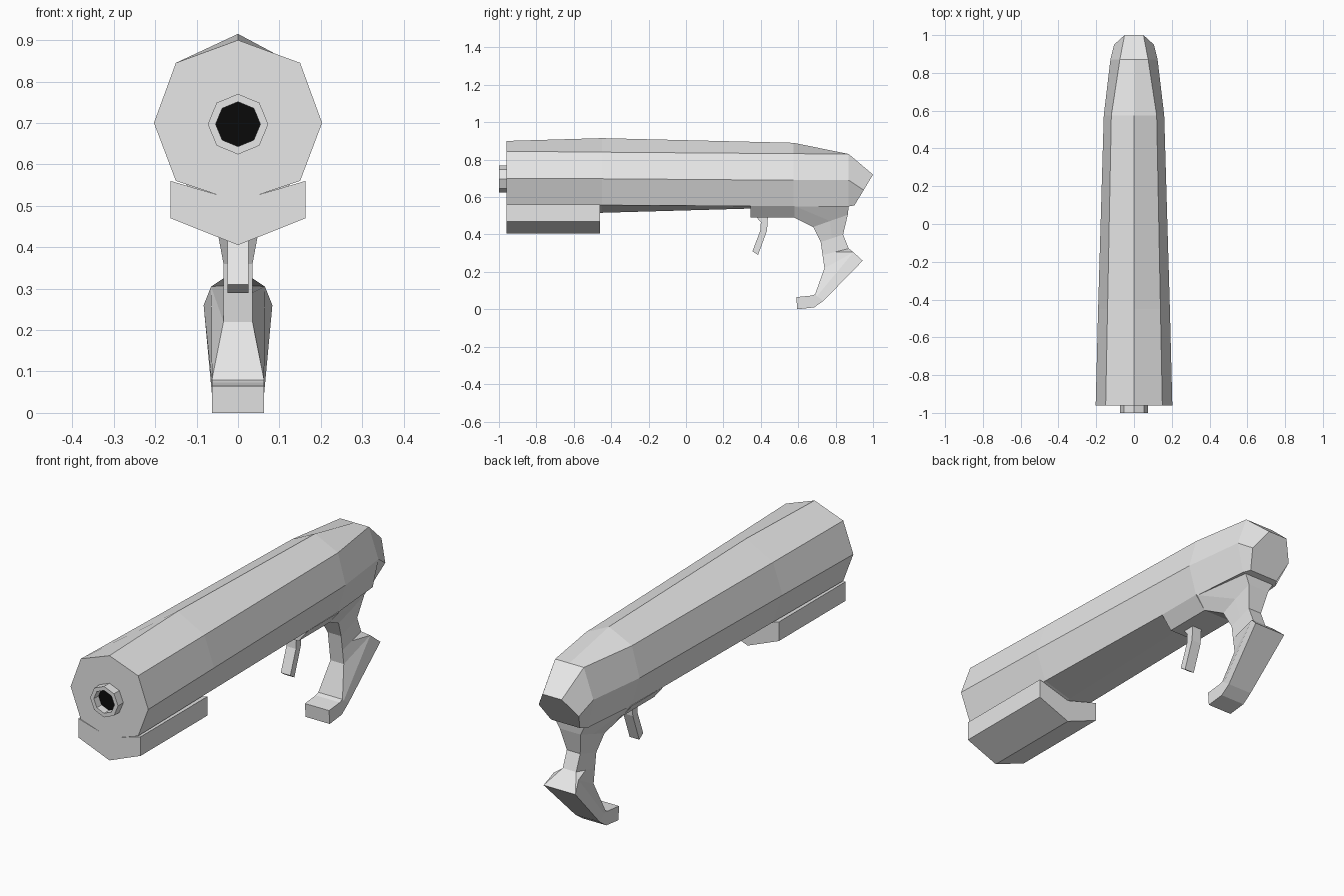
import bpy, bmesh, math

cube = bpy.data.objects.get("Cube")
if cube:
    bpy.data.objects.remove(cube, do_unlink=True)


def material(name, colour):
    m = bpy.data.materials.new(name)
    m.use_nodes = True
    m.diffuse_color = colour
    m.node_tree.nodes["Principled BSDF"].inputs["Base Color"].default_value = colour
    return m


GREY = material("light grey", (0.8, 0.8, 0.8, 1))
BLACK = material("black", (0.003, 0.003, 0.003, 1))


def mirrored(half):
    """Complete a ring from its +x half."""
    return half + [(-x, y, z) for x, y, z in reversed(half) if x > 0]


def loft(name, rings, mat=GREY, closed=False):
    """Skin a series of equal rings; cap the ends unless the series is closed."""
    bm = bmesh.new()
    loops = [[bm.verts.new(p) for p in ring] for ring in rings]
    pairs = list(zip(loops, loops[1:]))
    if closed:
        pairs.append((loops[-1], loops[0]))
    else:
        bm.faces.new(loops[0])
        bm.faces.new(loops[-1])
    n = len(loops[0])
    for a, b in pairs:
        for i in range(n):
            j = (i + 1) % n
            bm.faces.new((a[i], a[j], b[j], b[i]))
    bmesh.ops.recalc_face_normals(bm, faces=bm.faces)
    mesh = bpy.data.meshes.new(name)
    bm.to_mesh(mesh)
    bm.free()
    mesh.materials.append(mat)
    obj = bpy.data.objects.new(name, mesh)
    bpy.context.collection.objects.link(obj)
    return obj


def octagon(radius, y, z=0.697):
    return [(radius * math.sin(k * math.pi / 4), y, z + radius * math.cos(k * math.pi / 4))
            for k in range(8)]


# Main body: y, ridge height, shoulder x/z, side x/z, lower edge x/z, keel height
stations = [
    (-0.96, 0.90, 0.15, 0.845, 0.203, 0.70, 0.15, 0.56, 0.51),
    (-0.45, 0.915, 0.14, 0.84, 0.19, 0.698, 0.14, 0.557, 0.516),
    (0.575, 0.89, 0.12, 0.832, 0.16, 0.69, 0.12, 0.55, 0.545),
    (0.87, 0.83, 0.075, 0.83, 0.125, 0.69, 0.095, 0.55, 0.55),
]
body = [mirrored([(0, y, top), (sx, y, sz), (wx, y, wz), (lx, y, lz), (0, y, keel)])
        for y, top, sx, sz, wx, wz, lx, lz, keel in stations]
# Slanted tail cap
body.append(mirrored([(0, 1.0, 0.72), (0.05, 1.0, 0.72), (0.105, 0.95, 0.637),
                      (0.075, 0.9, 0.555), (0, 0.9, 0.555)]))
loft("body", body)

# Fore grip hugging the keel
loft("fore_grip", [mirrored([(0, y, 0.512), (0.163, y, 0.56), (0.163, y, 0.47), (0, y, 0.405)])
                   for y in (-0.96, -0.46)])

# Muzzle ring and dark bore
loft("muzzle_ring", [octagon(0.073, -0.955), octagon(0.073, -1.0),
                     octagon(0.054, -1.0), octagon(0.054, -0.955)], closed=True)
loft("bore", [octagon(0.054, -0.964), octagon(0.054, -0.958)], BLACK)

# Frame plate under the body
loft("frame", [mirrored([(0.125, y, 0.552), (0.075, y, 0.49)]) for y in (0.345, 0.58)])

# Rear grip: front, middle and back points as (half width, y, z)
grip = [
    [(0.075, 0.58, 0.49), (0.12, 0.58, 0.552), (0.08, 0.87, 0.552)],
    [(0.05, 0.68, 0.44), (0.055, 0.77, 0.472), (0.055, 0.865, 0.505)],
    [(0.035, 0.72, 0.36), (0.035, 0.78, 0.38), (0.035, 0.84, 0.40)],
    [(0.035, 0.73, 0.29), (0.035, 0.80, 0.307), (0.035, 0.87, 0.325)],
    [(0.035, 0.74, 0.22), (0.065, 0.895, 0.305), (0.083, 0.945, 0.26)],
    [(0.063, 0.69, 0.08), (0.063, 0.70, 0.07), (0.063, 0.735, 0.045)],
    [(0.063, 0.67, 0.073), (0.063, 0.675, 0.045), (0.063, 0.685, 0.01)],
    [(0.063, 0.59, 0.065), (0.063, 0.592, 0.035), (0.063, 0.595, 0.0)],
]
loft("rear_grip", [mirrored(ring) for ring in grip])

# Trigger: front and back points down its length
trigger = [((0.37, 0.50), (0.44, 0.50)), ((0.40, 0.465), (0.437, 0.48)),
           ((0.397, 0.42), (0.433, 0.42)), ((0.355, 0.31), (0.385, 0.29))]
loft("trigger", [mirrored([(0.025, *front), (0.025, *back)]) for front, back in trigger])
